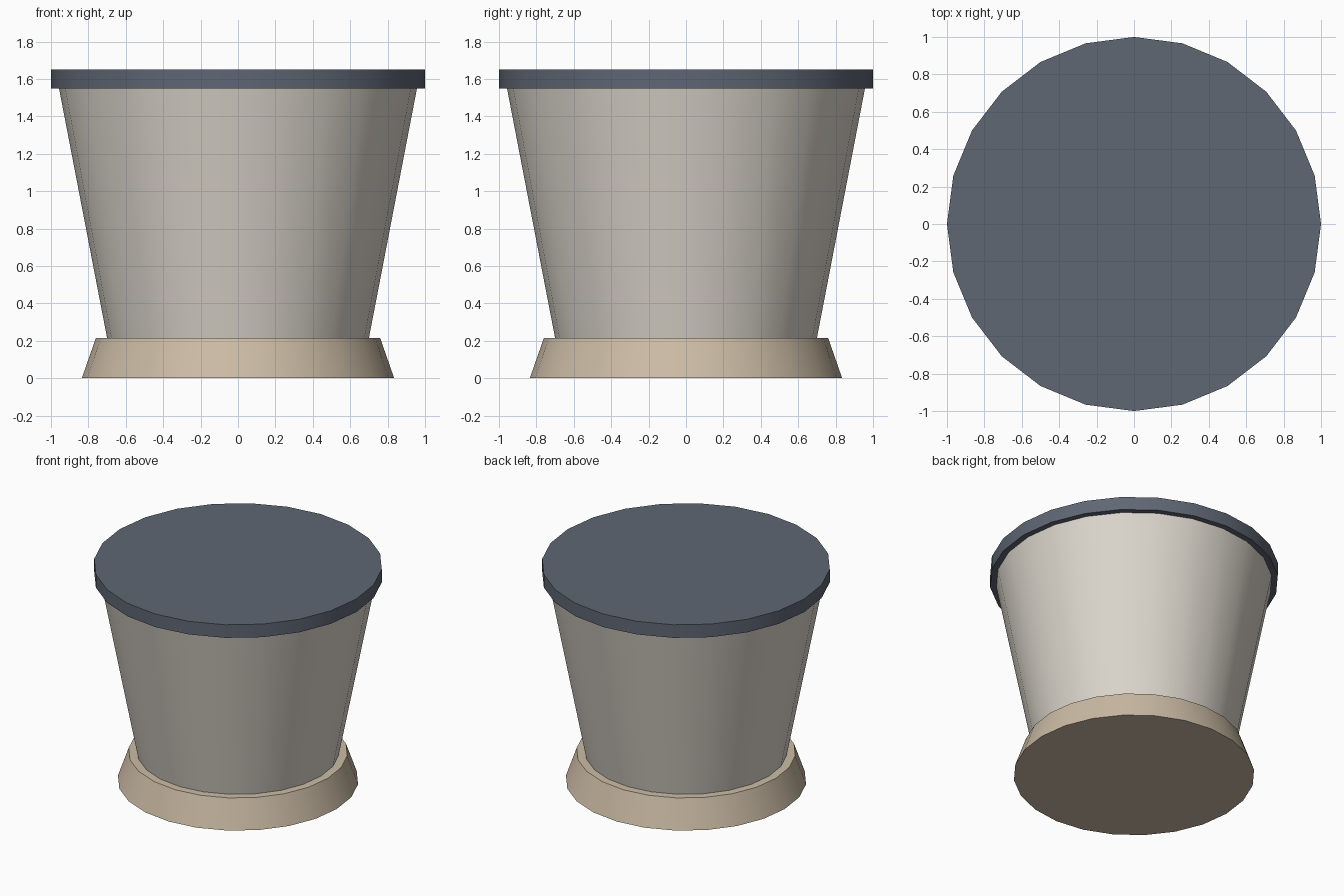
import bpy
import math

SIDES = 24

cube = bpy.data.objects.get("Cube")
if cube:
    bpy.data.objects.remove(cube, do_unlink=True)


def make_material(name, rgb):
    mat = bpy.data.materials.new(name)
    mat.use_nodes = True
    color = (*rgb, 1.0)
    mat.diffuse_color = color
    mat.node_tree.nodes["Principled BSDF"].inputs["Base Color"].default_value = color
    return mat


def make_frustum(name, r_bottom, r_top, z_bottom, z_top, mat):
    # Turned a quarter step so that a corner lies on each axis
    bpy.ops.mesh.primitive_cone_add(
        vertices=SIDES, radius1=r_bottom, radius2=r_top,
        depth=z_top - z_bottom, location=(0, 0, (z_bottom + z_top) / 2))
    obj = bpy.context.object
    obj.name = name
    obj.data.materials.append(mat)
    bpy.ops.object.shade_smooth_by_angle(angle=math.radians(30))
    return obj


slate = make_material("slate_grey", (0.115, 0.135, 0.175))
cream = make_material("warm_cream", (0.71, 0.67, 0.60))
tan = make_material("sandy_tan", (0.60, 0.50, 0.375))

# Flared foot, tapered bucket body and flat overhanging lid
make_frustum("base", 0.835, 0.76, 0.0, 0.215, tan)
make_frustum("body", 0.70, 0.957, 0.215, 1.55, cream)
make_frustum("lid", 1.0, 1.0, 1.55, 1.65, slate)
